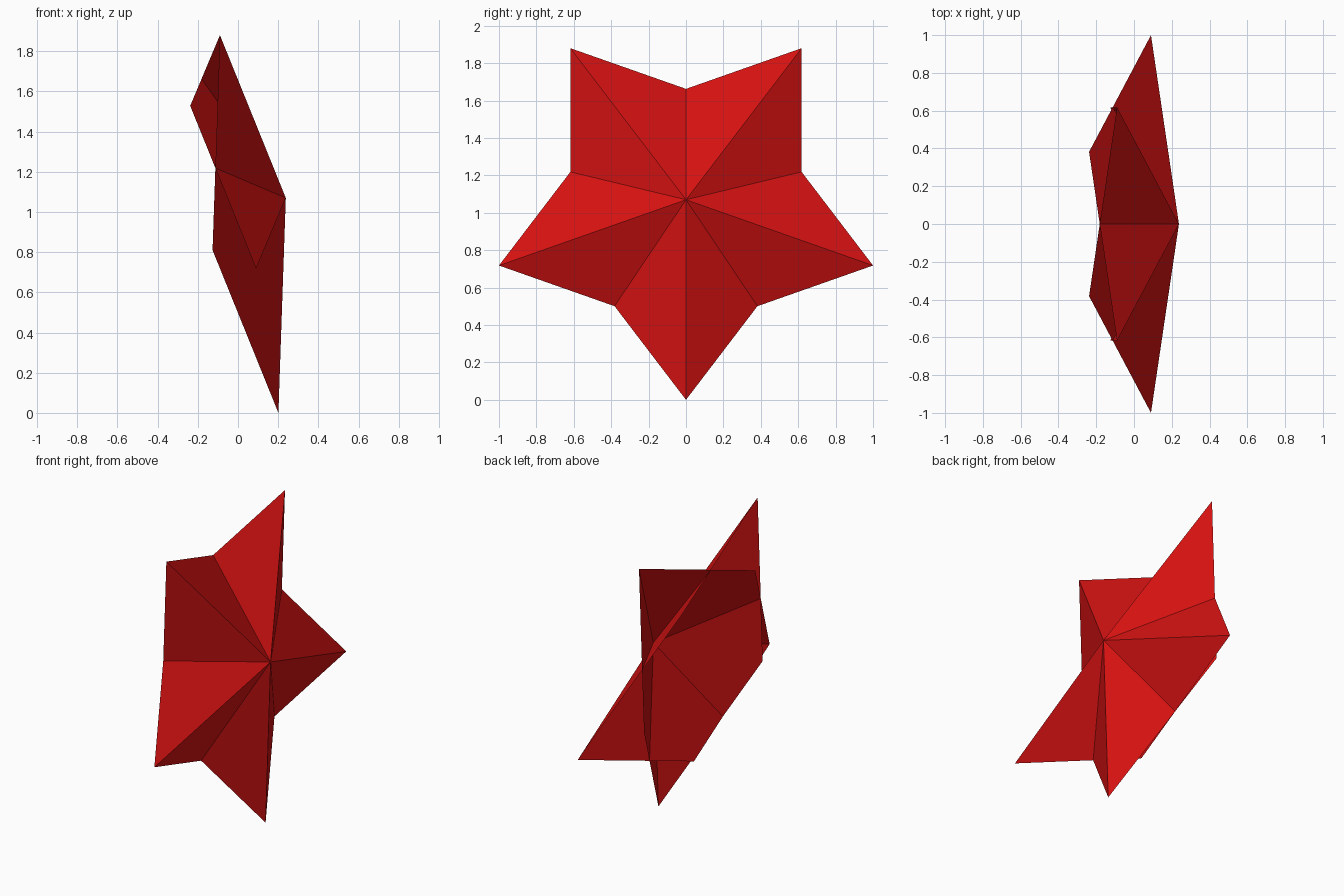
import bpy, bmesh
from math import sin, cos, tau, radians
from mathutils import Matrix, Vector

cube = bpy.data.objects.get("Cube")
if cube:
    bpy.data.objects.remove(cube)

RADIUS = 1.0515       # reach of the star points
GOLDEN = 0.618034     # the rear corners sit on a golden-ratio smaller ring
DEPTH = 0.2           # peak height, and drop of the rear ring
TILT = radians(8.8)   # the star leans back

# Single flat red
red = bpy.data.materials.new("red")
red.use_nodes = True
color = (0.68, 0.006, 0.006, 1)
red.diffuse_color = color
red.node_tree.nodes["Principled BSDF"].inputs["Base Color"].default_value = color


def ring(bm, radius, x):
    """Five corners around the x axis, the first one pointing down."""
    return [bm.verts.new((x, radius * sin(i * tau / 5), -radius * cos(i * tau / 5)))
            for i in range(5)]


# Open star: five flat kites that share the peak and pass through each other
bm = bmesh.new()
peak = bm.verts.new((DEPTH, 0, 0))
tips = ring(bm, RADIUS, 0)
rear = ring(bm, RADIUS * GOLDEN, -DEPTH)
for i in range(5):
    bm.faces.new((peak, tips[i - 1], rear[i], tips[(i + 1) % 5]))

# Lean back about the y axis and rest the lowest tip on the ground
bm.transform(Matrix.Rotation(-TILT, 4, "Y"))
bm.normal_update()
for face in bm.faces:
    if face.normal.x < 0:
        face.normal_flip()
low = min(v.co.z for v in bm.verts)
xs = [v.co.x for v in bm.verts]
bm.transform(Matrix.Translation(Vector((-(min(xs) + max(xs)) / 2, 0, -low))))

mesh = bpy.data.meshes.new("star")
bm.to_mesh(mesh)
bm.free()
mesh.materials.append(red)
star = bpy.data.objects.new("star", mesh)
bpy.context.collection.objects.link(star)
